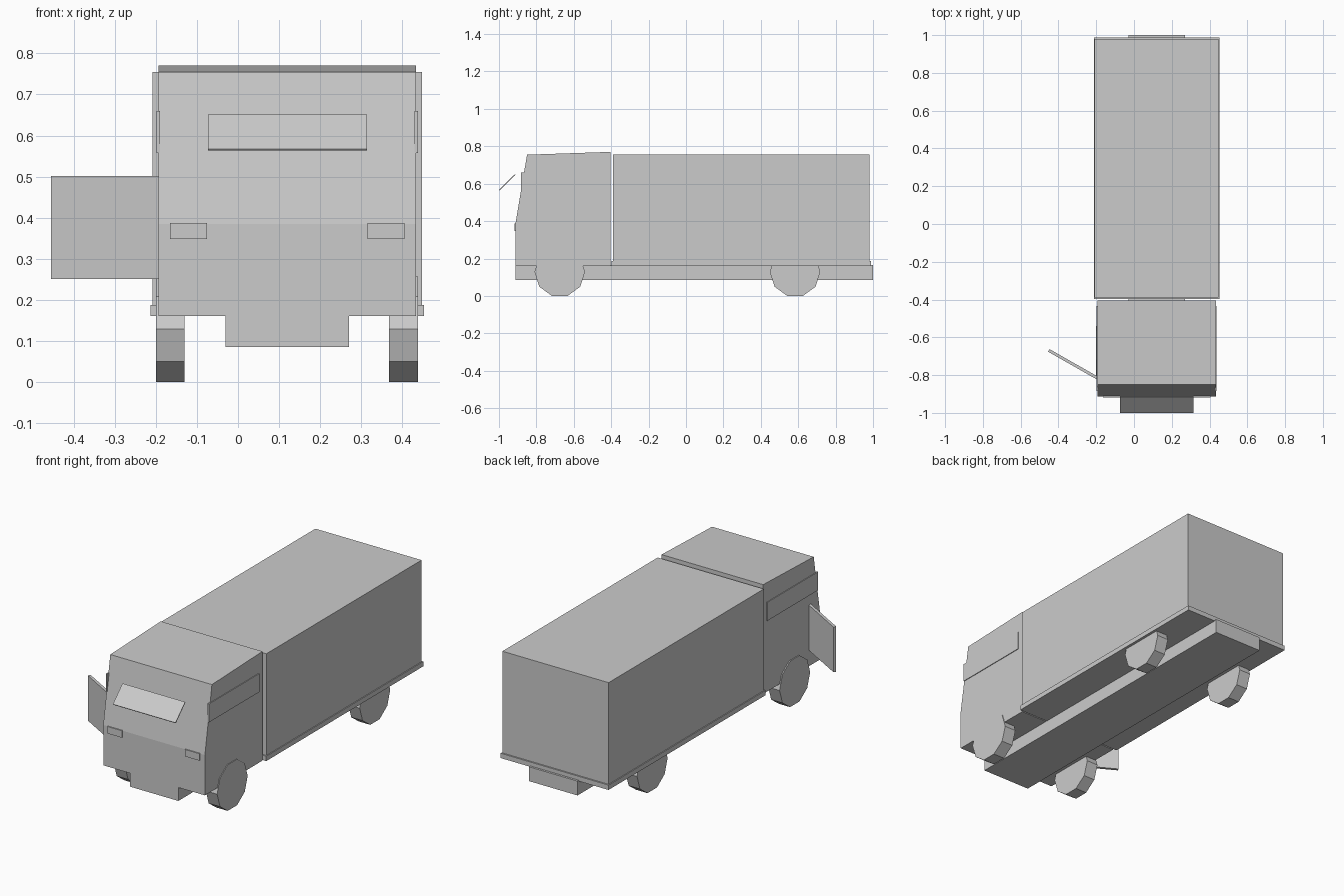
import bpy, bmesh, math
from mathutils import Matrix, Vector

if "Cube" in bpy.data.objects:
    bpy.data.objects.remove(bpy.data.objects["Cube"])

grey = bpy.data.materials.new("light_grey")
grey.diffuse_color = (0.6, 0.6, 0.6, 1)
grey.use_nodes = True
grey.node_tree.nodes["Principled BSDF"].inputs["Base Color"].default_value = grey.diffuse_color
CX = 0.12  # centre line of the truck body


def finish(name, bm):
    bmesh.ops.recalc_face_normals(bm, faces=bm.faces)
    mesh = bpy.data.meshes.new(name)
    bm.to_mesh(mesh)
    bm.free()
    mesh.materials.append(grey)
    ob = bpy.data.objects.new(name, mesh)
    bpy.context.collection.objects.link(ob)
    return ob


def box(name, x, y, z):
    bm = bmesh.new()
    size = Matrix.Diagonal((x[1] - x[0], y[1] - y[0], z[1] - z[0], 1))
    mid = Vector((sum(x) / 2, sum(y) / 2, sum(z) / 2))
    bmesh.ops.create_cube(bm, size=1, matrix=Matrix.Translation(mid) @ size)
    return finish(name, bm)


def prism(name, points, start, direction):
    """Extrude a closed outline of 3D points along a vector."""
    bm = bmesh.new()
    face = bm.faces.new([bm.verts.new(Vector(p) + Vector(start)) for p in points])
    ext = bmesh.ops.extrude_face_region(bm, geom=[face])
    moved = [v for v in ext["geom"] if isinstance(v, bmesh.types.BMVert)]
    bmesh.ops.translate(bm, verts=moved, vec=direction)
    return finish(name, bm)


# Chassis, cargo floor and cargo box
box("chassis", (-0.03, 0.27), (-0.912, 1.0), (0.085, 0.165))
box("cargo_floor", (-0.213, 0.453), (-0.398, 0.988), (0.16, 0.187))
box("cargo_box", (-0.208, 0.448), (-0.39, 0.98), (0.18, 0.755))

# Cab from its side profile
profile = [(-0.912, 0.16), (-0.912, 0.385), (-0.85, 0.755), (-0.404, 0.77), (-0.404, 0.16)]
prism("cab", [(0, y, z) for y, z in profile], (-0.194, 0, 0), (0.628, 0, 0))

for side, label in ((-1, "left"), (1, "right")):
    # Side window plates
    x = CX + side * 0.314
    box(label + "_side_window", (x - 0.004, x + 0.004), (-0.883, -0.435), (0.557, 0.66))
    # Headlight plates
    x = CX + side * 0.24
    box(label + "_headlight", (x - 0.045, x + 0.045), (-0.918, -0.909), (0.348, 0.387))
    # Ten-sided wheels
    x = CX - 0.001 + side * 0.284
    for y, end in ((-0.675, "front"), (0.583, "rear")):
        rim = [(0, 0.135 * math.cos(i * math.tau / 10), 0.135 * math.sin(i * math.tau / 10))
               for i in range(10)]
        prism(f"{label}_{end}_wheel", rim, (x - 0.035, y, 0.1284), (0.07, 0, 0))

# Raised windscreen flap, tilted ahead of the cab
flap = [(0, -1.0, 0.567), (0, -0.915, 0.651), (0, -0.912, 0.648), (0, -0.997, 0.563)]
prism("windscreen_flap", flap, (-0.073, 0, 0), (0.387, 0, 0))

# Open door, hinged at the front left of the cab
door = [(-0.193, -0.825, 0), (-0.455, -0.676, 0), (-0.448, -0.662, 0), (-0.193, -0.807, 0)]
prism("open_door", door, (0, 0, 0.25), (0, 0, 0.252))
